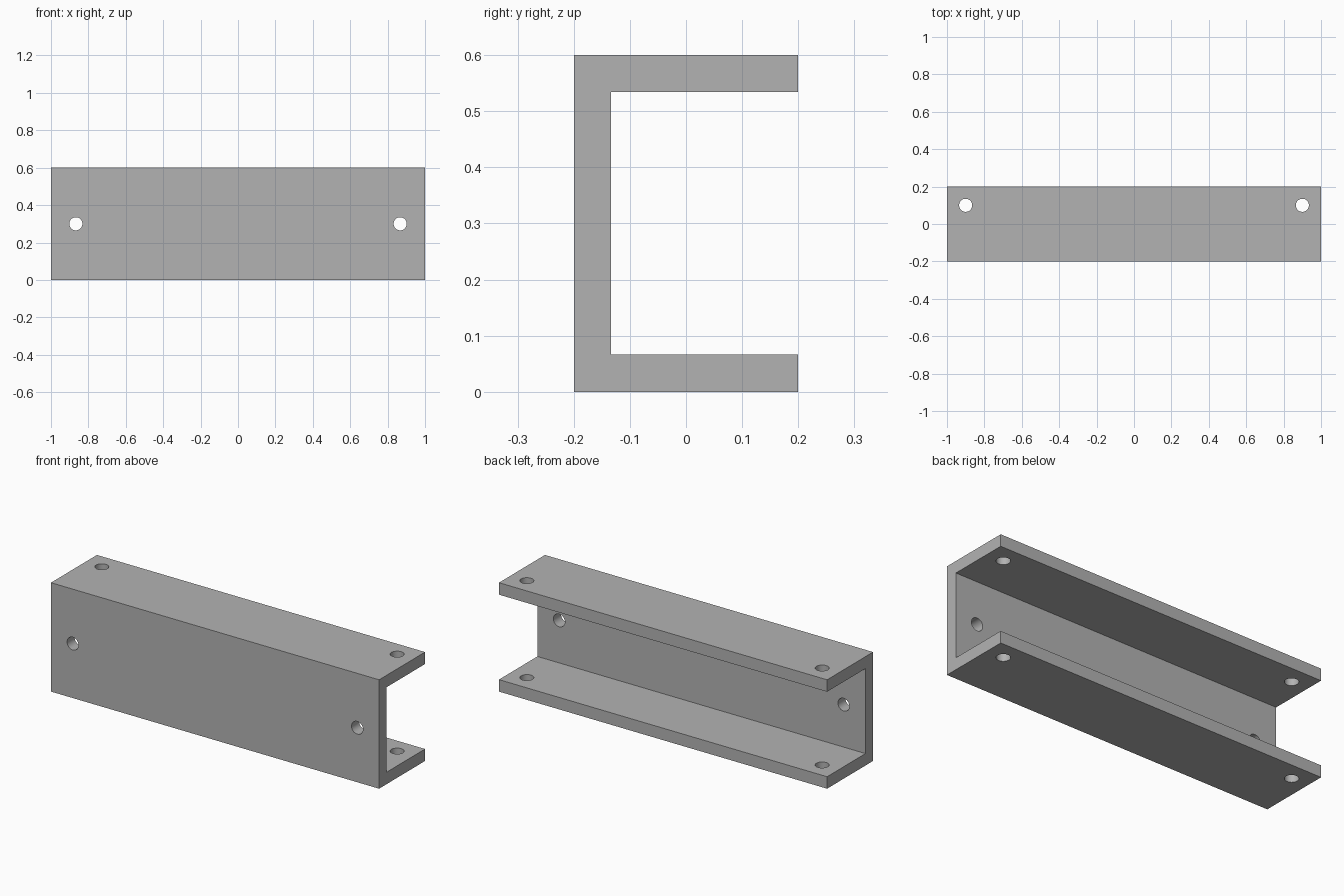
import bpy
import bmesh
from math import pi

default = bpy.data.objects.get("Cube")
if default:
    bpy.data.objects.remove(default, do_unlink=True)

LENGTH, DEPTH, HEIGHT, WALL = 2.0, 0.4, 0.6, 0.066
HOLE_RADIUS = 0.035

grey = bpy.data.materials.new("plain grey")
grey.use_nodes = True
colour = (0.45, 0.45, 0.45, 1)
grey.diffuse_color = colour
grey.node_tree.nodes["Principled BSDF"].inputs["Base Color"].default_value = colour

# C-shaped section, open to the back, extruded along x
front, back = -DEPTH / 2, DEPTH / 2
profile = [(front, 0), (back, 0), (back, WALL), (front + WALL, WALL),
           (front + WALL, HEIGHT - WALL), (back, HEIGHT - WALL),
           (back, HEIGHT), (front, HEIGHT)]
bm = bmesh.new()
section = bm.faces.new([bm.verts.new((-LENGTH / 2, y, z)) for y, z in profile])
result = bmesh.ops.extrude_face_region(bm, geom=[section], use_keep_orig=True)
moved = [v for v in result["geom"] if isinstance(v, bmesh.types.BMVert)]
bmesh.ops.translate(bm, verts=moved, vec=(LENGTH, 0, 0))
bmesh.ops.recalc_face_normals(bm, faces=bm.faces)
mesh = bpy.data.meshes.new("channel_bracket")
bm.to_mesh(mesh)
bm.free()
mesh.materials.append(grey)
channel = bpy.data.objects.new("channel_bracket", mesh)
bpy.context.collection.objects.link(channel)


def drill(location, depth, rotation=(0, 0, 0)):
    """Cut a round hole through the channel."""
    bpy.ops.mesh.primitive_cylinder_add(vertices=48, radius=HOLE_RADIUS, depth=depth,
                                        location=location, rotation=rotation)
    cutter = bpy.context.object
    cutter.name = "hole_cutter"
    cutter.hide_render = True
    cutter.data.materials.append(grey)
    bpy.context.view_layer.objects.active = channel
    cut = channel.modifiers.new("hole", "BOOLEAN")
    cut.operation = "DIFFERENCE"
    cut.solver = "EXACT"
    cut.object = cutter
    bpy.ops.object.modifier_apply(modifier=cut.name)
    bpy.data.objects.remove(cutter, do_unlink=True)


# Mounting holes through both flanges and through the web, at each end
for side in (-1, 1):
    drill((side * 0.9, 0.1, HEIGHT / 2), HEIGHT * 2)
    drill((side * 0.867, front, HEIGHT / 2), WALL * 4, (pi / 2, 0, 0))

# Smooth hole walls, crisp outer edges
bpy.ops.object.select_all(action="DESELECT")
channel.select_set(True)
bpy.context.view_layer.objects.active = channel
bpy.ops.object.shade_smooth_by_angle(angle=pi / 6)
